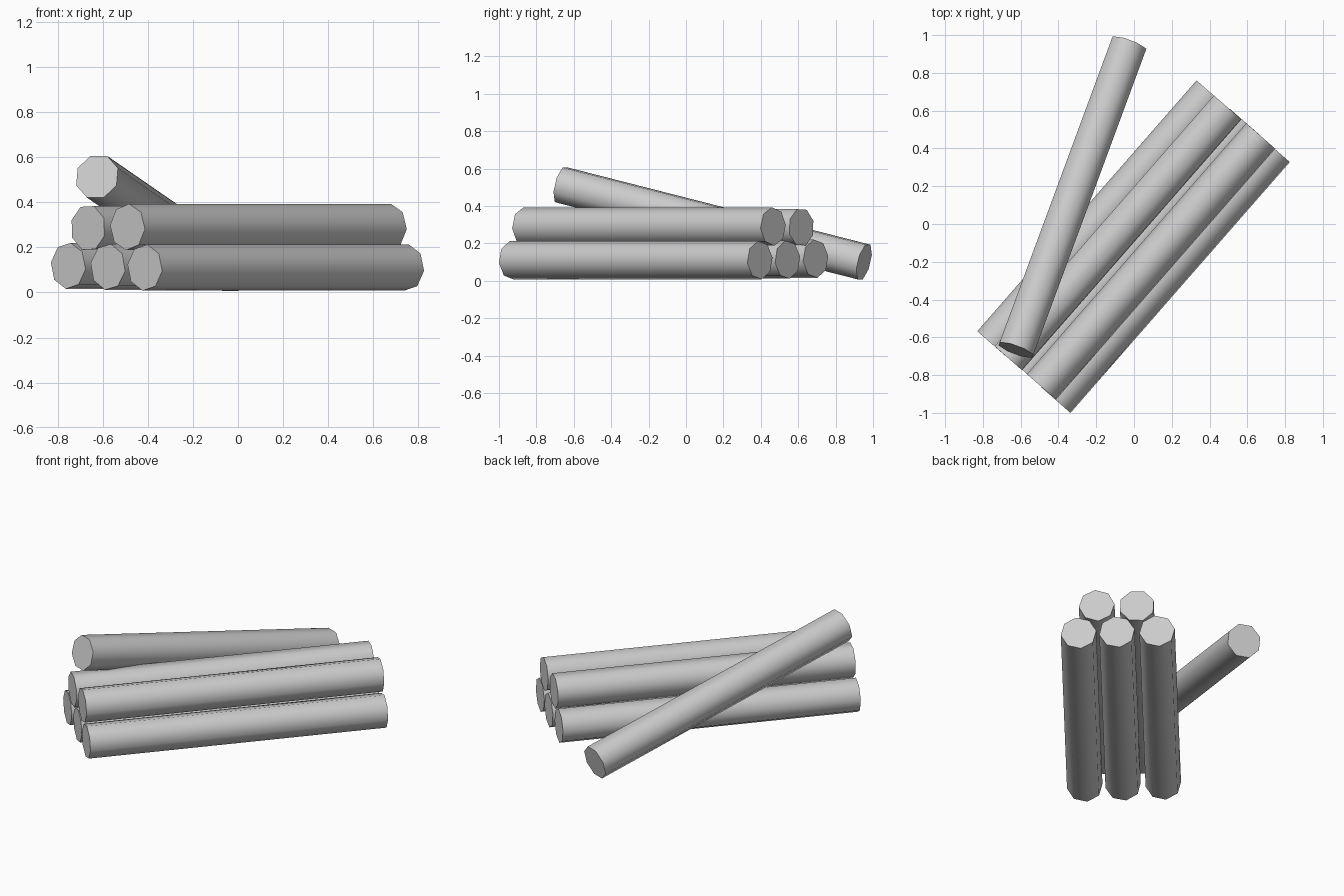
import bpy, math
from mathutils import Vector, Matrix

if "Cube" in bpy.data.objects:
    bpy.data.objects.remove(bpy.data.objects["Cube"])

R = 0.103
SIDES = 8


def log(name, start, end, twist):
    """Eight-sided log between two end centres; twist is in degrees from vertex-up."""
    a, b = Vector(start), Vector(end)
    axis = (b - a).normalized()
    right = axis.cross(Vector((0, 0, 1))).normalized()
    up = right.cross(axis)
    bpy.ops.mesh.primitive_cylinder_add(vertices=SIDES, radius=R, depth=(b - a).length)
    ob = bpy.context.object
    ob.name = name
    # local x = up, local z = along the log
    rot = Matrix((up, axis.cross(up), axis)).transposed()
    spin = Matrix.Rotation(math.radians(twist), 3, 'Z')
    ob.matrix_world = Matrix.Translation((a + b) / 2) @ (rot @ spin).to_4x4()
    bpy.ops.object.shade_smooth_by_angle(angle=math.radians(60))
    return ob


# Stacked logs: all share one direction; near-end centre and twist for each
run = Vector((1.161, 1.328, 0))
stack = [
    ("bottom_log_left", (-0.753, -0.635, 0.118), 8),
    ("bottom_log_middle", (-0.577, -0.785, 0.113), 10),
    ("bottom_log_right", (-0.413, -0.933, 0.110), 8),
    ("top_log_left", (-0.665, -0.711, 0.286), 20),
    ("top_log_right", (-0.490, -0.862, 0.290), 5),
]
for name, start, twist in stack:
    log(name, start, Vector(start) + run, twist)

# Loose log leaning across the stack, far end on the ground
log("leaning_log", (-0.625, -0.667, 0.513), (-0.027, 0.952, 0.1), 22.5)
